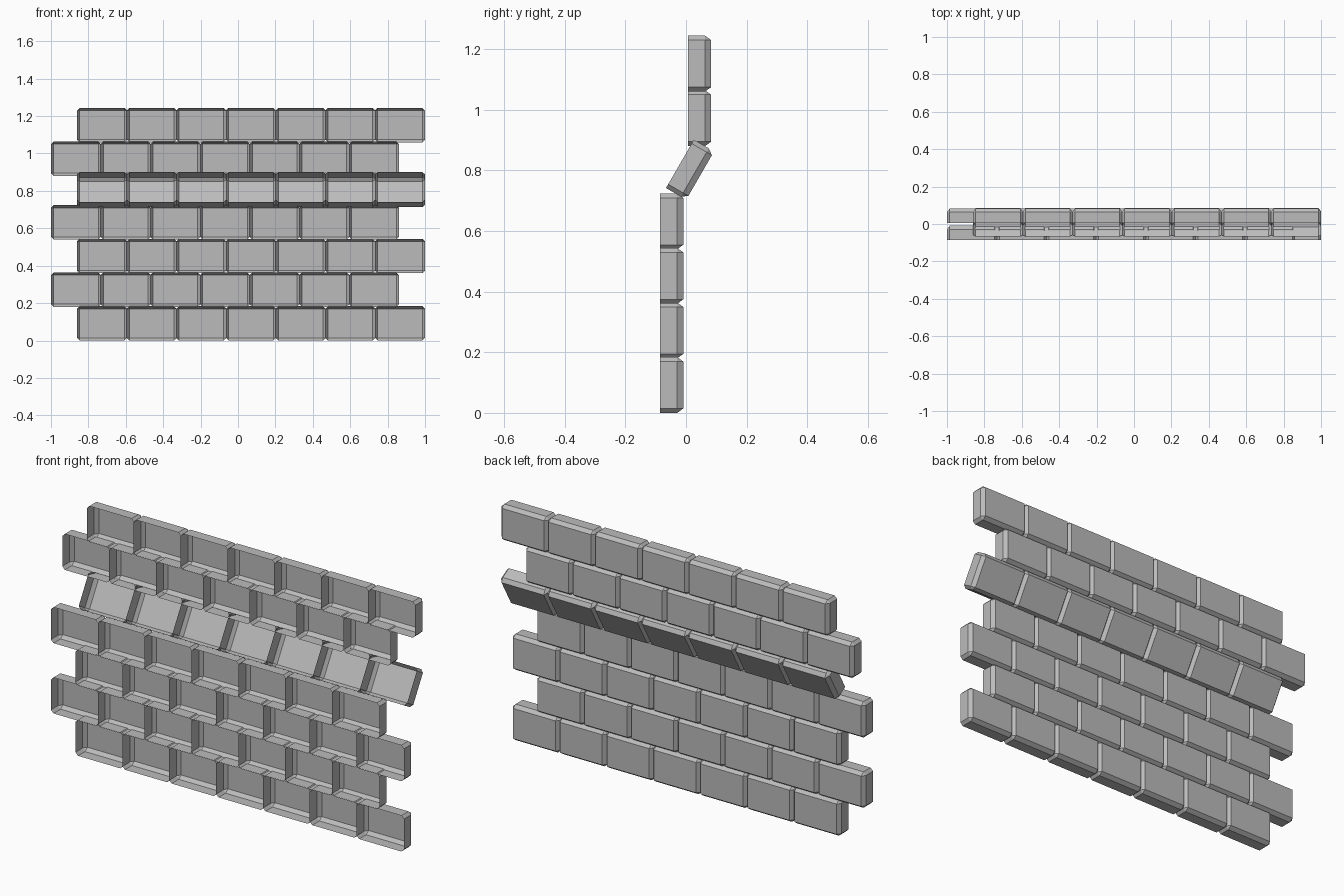
import bpy, bmesh, math
from mathutils import Matrix, Vector

cube = bpy.data.objects.get("Cube")
if cube:
    bpy.data.objects.remove(cube, do_unlink=True)

WIDTH, DEPTH, HEIGHT = 0.268, 0.077, 0.184
PITCH, BEVEL, STRETCH = 0.2655, 0.0145, 1.38
COUNT = 7

stone = bpy.data.materials.new("stone grey")
stone.use_nodes = True
grey = (0.5, 0.5, 0.5, 1)
stone.diffuse_color = grey
stone.node_tree.nodes["Principled BSDF"].inputs["Base Color"].default_value = grey


def shell_mesh():
    """Hollow brick: chamfered box with an open front."""
    bm = bmesh.new()
    bmesh.ops.create_cube(bm, size=1)
    bmesh.ops.scale(bm, vec=(WIDTH, DEPTH / STRETCH, HEIGHT), verts=bm.verts)
    front = [f for f in bm.faces if f.normal.y < -0.9]
    bmesh.ops.delete(bm, geom=front, context='FACES_ONLY')
    edges = [e for e in bm.edges if not e.is_boundary]
    bmesh.ops.bevel(bm, geom=edges, offset=BEVEL, segments=1, affect='EDGES')
    bmesh.ops.scale(bm, vec=(1, STRETCH, 1), verts=bm.verts)
    mesh = bpy.data.meshes.new("brick_shell")
    bm.to_mesh(mesh)
    bm.free()
    mesh.materials.append(stone)
    return mesh


# Rows from the ground up: centre y, centre z, tilt in degrees
rows = [(-0.0475, HEIGHT / 2 + 0.18 * i, 0) for i in range(4)]
rows.append((0.0133, 0.802, -30))
rows += [(0.0445, 0.972, 0), (0.0445, 1.152, 0)]

brick = shell_mesh()
span = (COUNT - 1) * PITCH
for r, (y, z, tilt) in enumerate(rows):
    # Alternate rows sit flush with opposite ends of the wall
    start = 1 - WIDTH / 2 - span if r % 2 == 0 else -1 + WIDTH / 2
    for i in range(COUNT):
        ob = bpy.data.objects.new(f"brick_row{r + 1}_{i + 1}", brick)
        place = Matrix.Translation(Vector((start + i * PITCH, y, z)))
        ob.matrix_world = place @ Matrix.Rotation(math.radians(tilt), 4, 'X')
        bpy.context.collection.objects.link(ob)
